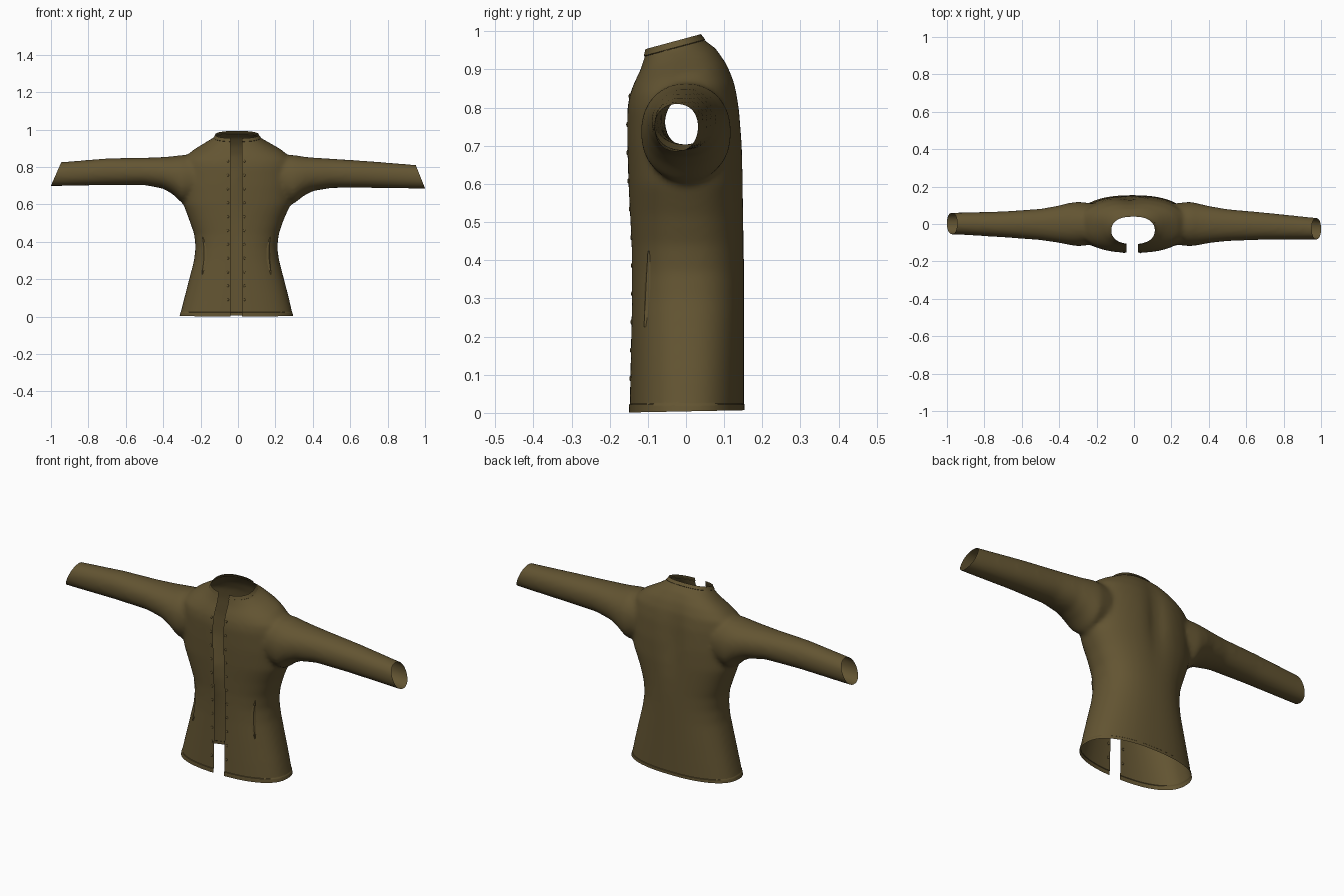
import bpy, bmesh, math
from mathutils import Vector
from mathutils.bvhtree import BVHTree

if "Cube" in bpy.data.objects:
    bpy.data.objects.remove(bpy.data.objects["Cube"])

olive = bpy.data.materials.new("olive_cloth")
olive.diffuse_color = (0.125, 0.09, 0.032, 1)
olive.use_nodes = True
olive.node_tree.nodes["Principled BSDF"].inputs["Base Color"].default_value = olive.diffuse_color
SEG = 64


def oval(a0, a1, b0, b1, power):
    """Closed superellipse outline between two pairs of limits."""
    pts = []
    for i in range(SEG):
        t = 2 * math.pi * i / SEG
        c, s = math.cos(t), math.sin(t)
        u = math.copysign(abs(c) ** (2 / power), c)
        v = math.copysign(abs(s) ** (2 / power), s)
        pts.append(((a0 + a1) / 2 + u * (a1 - a0) / 2,
                    (b0 + b1) / 2 + v * (b1 - b0) / 2))
    return pts


def loft(bm, rings):
    """Closed, capped tube through a list of point rings."""
    loops = [[bm.verts.new(p) for p in ring] for ring in rings]
    faces = [bm.faces.new((loops[0])), bm.faces.new(loops[-1])]
    for a, b in zip(loops, loops[1:]):
        for i in range(SEG):
            j = (i + 1) % SEG
            faces.append(bm.faces.new((a[i], a[j], b[j], b[i])))
    bmesh.ops.recalc_face_normals(bm, faces=faces)


def cut(bm, point, normal, clear=False):
    bmesh.ops.bisect_plane(bm, geom=bm.verts[:] + bm.edges[:] + bm.faces[:],
                           plane_co=point, plane_no=normal, clear_outer=clear)


def raised_band(bm, point, normal, height):
    """Lift the cloth beyond a plane slightly, as a sewn band."""
    point, normal = Vector(point), Vector(normal).normalized()
    cut(bm, point, normal)
    cut(bm, point + normal * 0.002, normal)
    bm.normal_update()
    moves = [(v, v.normal.copy()) for v in bm.verts
             if (v.co - point).dot(normal) > 0.0015]
    for v, n in moves:
        v.co += (n - normal * n.dot(normal)) * height


def finish(name, bm, angle=40):
    mesh = bpy.data.meshes.new(name)
    bm.to_mesh(mesh)
    bm.free()
    mesh.materials.append(olive)
    obj = bpy.data.objects.new(name, mesh)
    bpy.context.collection.objects.link(obj)
    bpy.ops.object.select_all(action='DESELECT')
    obj.select_set(True)
    bpy.context.view_layer.objects.active = obj
    bpy.ops.object.shade_smooth_by_angle(angle=math.radians(angle))
    return obj


# Torso rings: height, tilt, left, right, front, back
torso = [
    (-0.05, 0, -0.322, 0.305, -0.148, 0.152),
    (0.00, 0, -0.312, 0.295, -0.148, 0.152),
    (0.10, 0, -0.287, 0.272, -0.146, 0.152),
    (0.20, 0, -0.261, 0.246, -0.144, 0.152),
    (0.30, 0, -0.235, 0.220, -0.142, 0.152),
    (0.37, 0, -0.227, 0.210, -0.142, 0.152),
    (0.44, 0, -0.234, 0.218, -0.143, 0.152),
    (0.52, 0, -0.262, 0.245, -0.147, 0.152),
    (0.60, 0, -0.292, 0.282, -0.151, 0.152),
    (0.70, 0, -0.298, 0.293, -0.154, 0.150),
    (0.80, 0.0, -0.295, 0.290, -0.154, 0.142),
    (0.85, 0.1, -0.288, 0.280, -0.147, 0.130),
    (0.888, 0.2, -0.240, 0.235, -0.137, 0.110),
    (0.928, 0.28, -0.170, 0.160, -0.119, 0.080),
    (0.955, 0.26, -0.127, 0.117, -0.109, 0.050),
    (0.975, 0.26, -0.116, 0.106, -0.103, 0.032),
    (1.03, 0.26, -0.105, 0.095, -0.095, 0.020),
]
# Sleeve rings: distance out, bottom, top, front, back
right_sleeve = [
    (0.12, 0.66, 0.840, -0.080, 0.080), (0.22, 0.62, 0.862, -0.110, 0.110),
    (0.30, 0.604, 0.864, -0.119, 0.119), (0.35, 0.645, 0.855, -0.112, 0.108),
    (0.40, 0.671, 0.850, -0.102, 0.096), (0.50, 0.688, 0.844, -0.091, 0.079),
    (0.70, 0.688, 0.831, -0.084, 0.061), (0.95, 0.684, 0.811, -0.083, 0.035),
    (1.06, 0.683, 0.803, -0.082, 0.024),
]
left_sleeve = [
    (0.12, 0.66, 0.840, -0.080, 0.080), (0.22, 0.62, 0.862, -0.110, 0.110),
    (0.30, 0.608, 0.864, -0.119, 0.119), (0.35, 0.655, 0.857, -0.111, 0.112),
    (0.40, 0.684, 0.853, -0.101, 0.099), (0.50, 0.703, 0.849, -0.086, 0.081),
    (0.70, 0.703, 0.846, -0.071, 0.067), (0.945, 0.698, 0.826, -0.056, 0.061),
    (1.06, 0.698, 0.816, -0.053, 0.061),
]

# Solid torso and sleeves, fused into one smooth form
bm = bmesh.new()
rings = []
for z, tilt, x0, x1, y0, y1 in torso:
    mid, ring = (y0 + y1) / 2, []
    for x, y in oval(x0, x1, y0, y1, 2.35):
        h = z + tilt * (y - mid)
        if y > 0:  # hollow running down the middle of the upper back
            y *= 1 - 0.13 * math.exp(-((x + 0.02) / 0.05) ** 2 - ((z - 0.74) / 0.17) ** 2)
        ring.append((x, y, h))
    rings.append(ring)
loft(bm, rings)
for side, data in ((1, right_sleeve), (-1, left_sleeve)):
    loft(bm, [[(side * x, y, z) for y, z in oval(y0, y1, z0, z1, 2.15)]
              for x, z0, z1, y0, y1 in data])
form = finish("jacket_form", bm)
remesh = form.modifiers.new("fuse", 'REMESH')
remesh.mode = 'VOXEL'
remesh.voxel_size = 0.011
soften = form.modifiers.new("soften", 'SMOOTH')
soften.factor = 0.5
soften.iterations = 10
bpy.context.view_layer.update()
fused = form.evaluated_get(bpy.context.evaluated_depsgraph_get())
bm = bmesh.new()
bm.from_mesh(fused.to_mesh())
fused.to_mesh_clear()
bpy.data.objects.remove(form)

# Open the hem, neck and slanted cuffs
neck_point, neck_normal = Vector((0, -0.10, 0.955)), Vector((0, -0.27, 1)).normalized()
cut(bm, (0, 0, 0.004), (0, -0.02, 1))
cut(bm, (0, 0, 0.004), (0, 0.02, -1), True)
cut(bm, neck_point, neck_normal, True)
cut(bm, (0.95, 0, 0.81), (0.125, 0, 0.05), True)
cut(bm, (-0.945, 0, 0.825), (-0.125, 0, 0.055), True)

# Collar and hem bands
raised_band(bm, neck_point - neck_normal * 0.018, neck_normal, 0.004)
raised_band(bm, (0, 0, 0.024), (0, 0, -1), 0.002)

# Front opening
SLIT_L, SLIT_R = -0.04, 0.022
for x in (SLIT_L, SLIT_R):
    cut(bm, (x, 0, 0), (1, 0, 0))
gap = [f for f in bm.faces
       if SLIT_L < f.calc_center_median().x < SLIT_R and f.calc_center_median().y < -0.035]
bmesh.ops.delete(bm, geom=gap, context='FACES')
bm.normal_update()
tree = BVHTree.FromBMesh(bm)
finish("jacket", bm)

# Small fasteners down both front edges
bm = bmesh.new()
for x in (SLIT_L - 0.014, SLIT_R + 0.012):
    for i in range(11):
        hit = tree.ray_cast(Vector((x, -1, 0.09 + 0.074 * i)), Vector((0, 1, 0)))[0]
        if hit:
            made = bmesh.ops.create_uvsphere(bm, u_segments=10, v_segments=6, radius=0.007)
            for v in made["verts"]:
                v.co = hit + Vector((v.co.x * 0.8, v.co.y * 0.5, v.co.z))
finish("fasteners", bm)

# Lens-shaped pocket welts on the front of each side
for name, side in (("right_pocket", 1), ("left_pocket", -1)):
    bm = bmesh.new()
    rows = []
    for i in range(17):
        t = i / 16
        z, y = 0.225 + 0.2 * t, -0.106 + 0.010 * t
        w = 0.0008 + 0.007 * math.sin(math.pi * t)
        row = []
        for k, lift in ((-1, 0.0005), (0, 0.005), (1, 0.0005)):
            hit, normal, _, _ = tree.ray_cast(Vector((side, y + k * w, z)), Vector((-side, 0, 0)))
            if hit:
                row.append(bm.verts.new(hit + normal * lift))
        if len(row) == 3:
            rows.append(row)
    for a, b in zip(rows, rows[1:]):
        for k in range(2):
            quad = (a[k], a[k + 1], b[k + 1], b[k])
            bm.faces.new(quad if side > 0 else quad[::-1])
    finish(name, bm)
